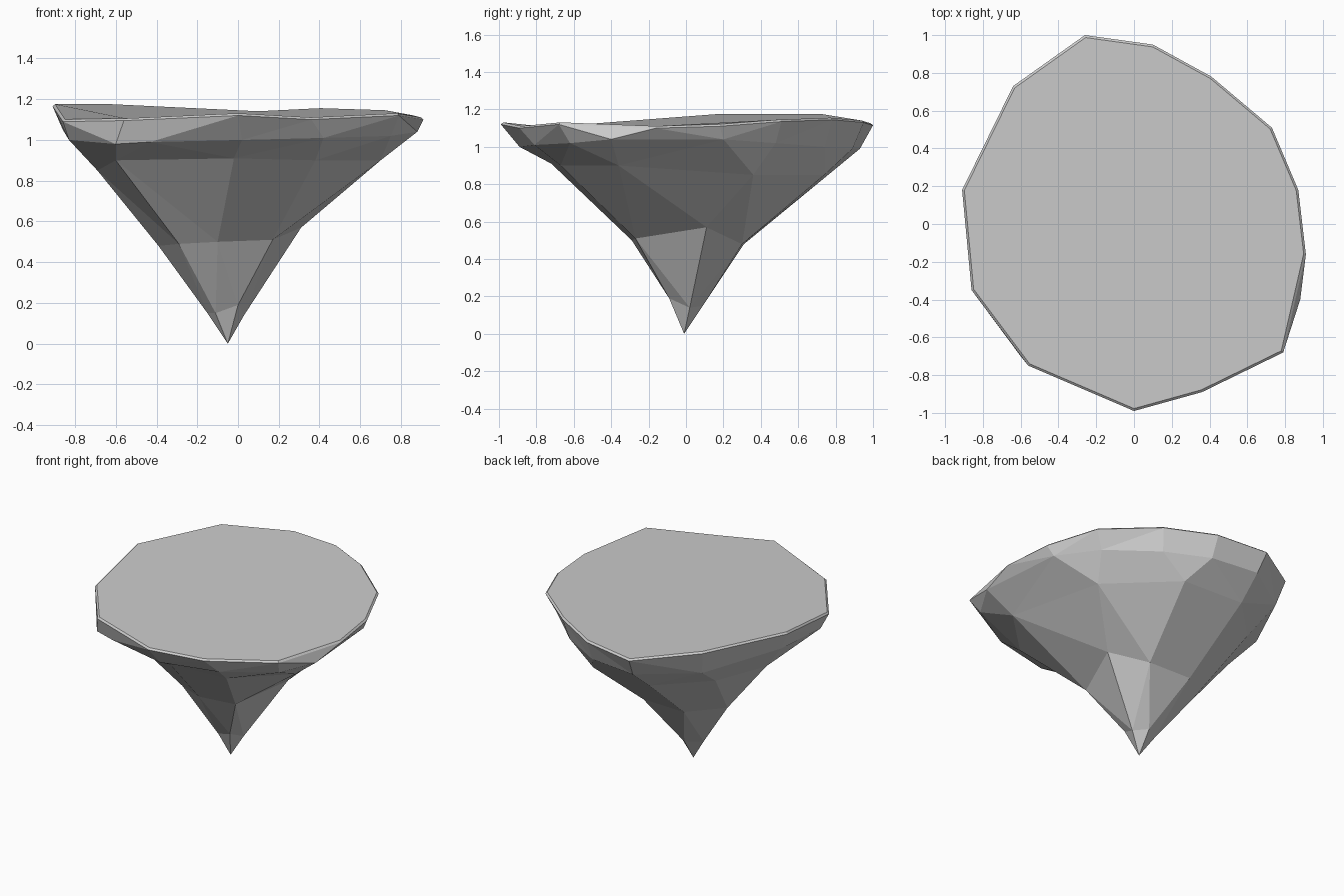
import bpy, bmesh, math

if "Cube" in bpy.data.objects:
    bpy.data.objects.remove(bpy.data.objects["Cube"])

CENTRE_X = -0.05  # the rings are sorted by angle around the tip axis


def angle(v):
    return math.atan2(v.co.y, v.co.x - CENTRE_X)


def make_ring(bm, points):
    return sorted((bm.verts.new(p) for p in points), key=angle)


def stitch(bm, a, b):
    """Join two closed rings of any size with flat triangles."""
    def unrolled(ring, k):
        return angle(ring[k % len(ring)]) + 2 * math.pi * (k // len(ring))
    i = j = 0
    while i < len(a) or j < len(b):
        va, vb = a[i % len(a)], b[j % len(b)]
        go_a = j == len(b) or (i < len(a) and
               unrolled(a, i + 1) + unrolled(a, i) <= unrolled(b, j + 1) + unrolled(b, j))
        if go_a:
            i += 1
            bm.faces.new((va, vb, a[i % len(a)]))
        else:
            j += 1
            bm.faces.new((va, vb, b[j % len(b)]))


# uneven outline of the flat top
rim = [(-.26, 1, 1.115), (.10, .95, 1.13), (.41, .78, 1.145), (.73, .51, 1.135),
       (.87, .18, 1.11), (.91, -.16, 1.10), (.79, -.68, 1.12), (.36, -.89, 1.10),
       (0, -.99, 1.12), (-.56, -.75, 1.095), (-.86, -.35, 1.09), (-.91, .18, 1.165),
       (-.64, .73, 1.165)]
# narrow bevel round the top
lip = [(x * .987, y * .987, z + .011) for x, y, z in rim]
# underside of the rim
shoulder = [(.02, -.89, 1), (.42, -.81, 1.01), (.75, -.62, 1.02), (.88, -.40, 1.04),
            (.83, .2, 1.04), (.67, .48, 1.02), (.38, .74, 1), (.1, .89, .99),
            (-.24, .93, .99), (-.6, .68, 1), (-.86, .18, 1.05), (-.83, -.3, 1.0),
            (-.6, -.70, .98), (-.43, -.77, .99)]
# belly, waist and ankle of the tapering rock
belly = [(-.02, -.72, .91), (.38, -.67, .90), (.70, -.36, .90), (.60, .36, .85),
         (.2, .74, .85), (-.25, .76, .85), (-.55, .46, .85), (-.69, .1, .85),
         (-.6, -.44, .90)]
waist = [(-.1, -.29, .5), (.17, -.27, .51), (.31, .11, .57), (.12, .3, .48),
         (-.2, .31, .48), (-.39, .1, .48), (-.29, -.2, .49)]
ankle = [(0, -.09, .19), (.03, .02, .14), (-.05, .09, .15), (-.15, .02, .15),
         (-.11, -.06, .15)]

bm = bmesh.new()
rings = [make_ring(bm, r) for r in (lip, rim, shoulder, belly, waist, ankle)]
for upper, lower in zip(rings, rings[1:]):
    stitch(bm, upper, lower)

# flat top and pointed tip
bm.faces.new(rings[0])
tip = bm.verts.new((CENTRE_X, -.01, 0))
foot = rings[-1]
for k, v in enumerate(foot):
    bm.faces.new((v, tip, foot[(k + 1) % len(foot)]))

bmesh.ops.recalc_face_normals(bm, faces=bm.faces[:])
bmesh.ops.dissolve_limit(bm, angle_limit=math.radians(1.5),
                         verts=bm.verts[:], edges=bm.edges[:])
mesh = bpy.data.meshes.new("floating_rock")
bm.to_mesh(mesh)
bm.free()
bpy.context.collection.objects.link(bpy.data.objects.new("floating_rock", mesh))
